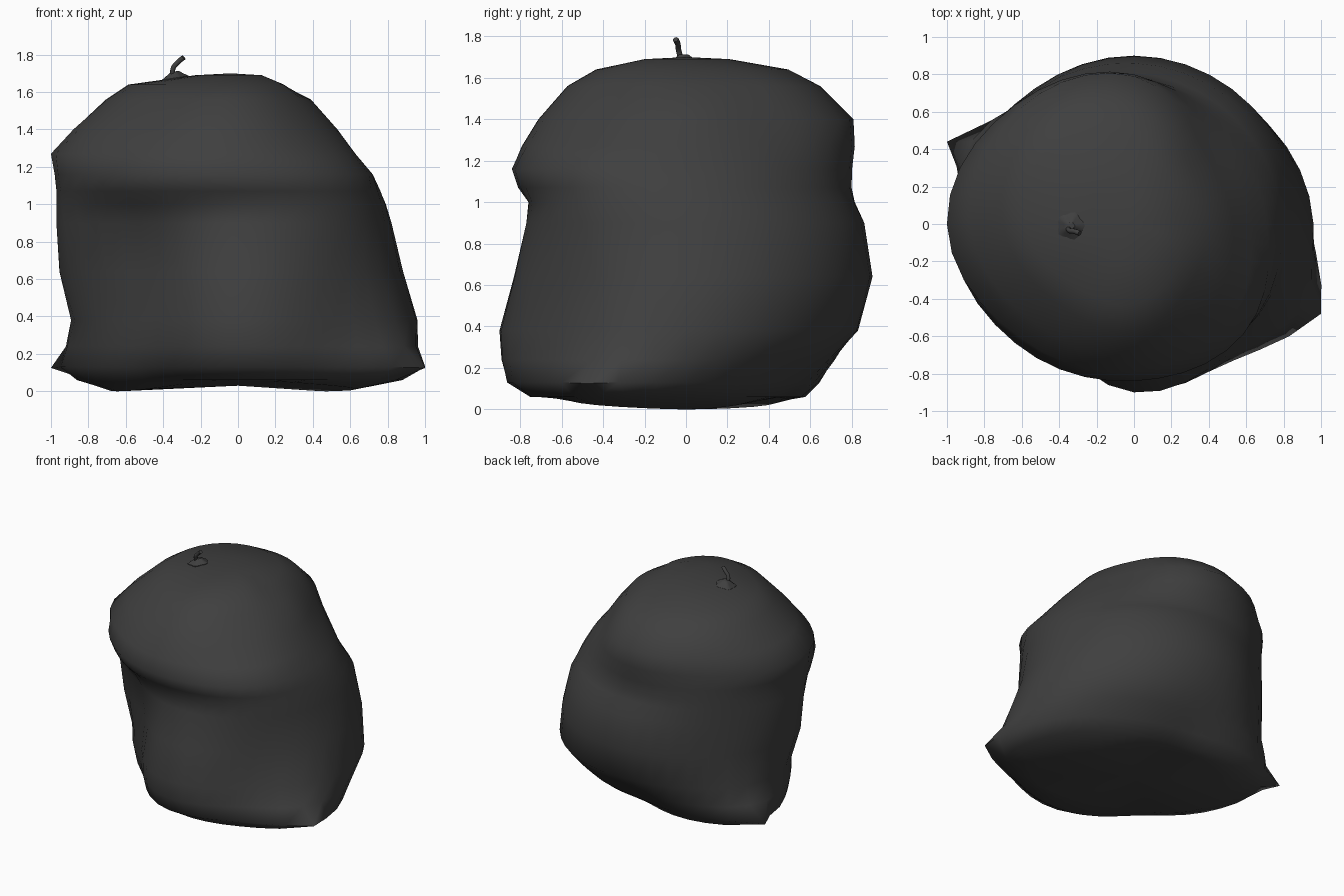
import bpy
import bmesh
import math
from mathutils import Vector

if "Cube" in bpy.data.objects:
    bpy.data.objects.remove(bpy.data.objects["Cube"], do_unlink=True)

SEGMENTS = 40
SIDES = 8


def make_material(name, colour):
    mat = bpy.data.materials.new(name)
    mat.use_nodes = True
    mat.diffuse_color = colour
    shader = mat.node_tree.nodes["Principled BSDF"]
    shader.inputs["Base Color"].default_value = colour
    shader.inputs["Roughness"].default_value = 0.6
    return mat


black_plastic = make_material("black plastic", (0.05, 0.05, 0.05, 1))


def ring_radius(radii, angle):
    """Smooth closed interpolation of the radii given every eighth of a turn."""
    position = (angle / math.tau * SIDES) % SIDES
    index = int(position)
    t = position - index
    a, b, c, d = (radii[(index + k) % SIDES] for k in (-1, 0, 1, 2))
    return b + t / 2 * (c - a + t * (2 * a - 5 * b + 4 * c - d + t * (3 * (b - c) + d - a)))


def finish_mesh(bm, name, sharp_degrees):
    """Turn a bmesh into a smooth shaded plastic object."""
    bmesh.ops.recalc_face_normals(bm, faces=bm.faces)
    mesh = bpy.data.meshes.new(name)
    bm.to_mesh(mesh)
    bm.free()
    obj = bpy.data.objects.new(name, mesh)
    bpy.context.collection.objects.link(obj)
    mesh.materials.append(black_plastic)
    bpy.ops.object.select_all(action="DESELECT")
    obj.select_set(True)
    bpy.context.view_layer.objects.active = obj
    bpy.ops.object.shade_smooth_by_angle(angle=math.radians(sharp_degrees))
    return obj


def loft(bm, rings, bottom, top):
    """Bridge stacked rings of vertices and close both ends with fans."""
    low, high = bm.verts.new(bottom), bm.verts.new(top)
    count = len(rings[0])
    for i in range(count):
        j = (i + 1) % count
        bm.faces.new((low, rings[0][j], rings[0][i]))
        bm.faces.new((high, rings[-1][i], rings[-1][j]))
        for lower, upper in zip(rings, rings[1:]):
            bm.faces.new((lower[i], lower[j], upper[j], upper[i]))


# Sack body: height, then radius towards +x, turning anticlockwise by eighths
levels = [
    (.02, .45, .42, .40, .58, .62, .50, .52, .68),
    (.06, .78, .57, .50, .74, .78, .62, .74, .82),
    (.13, .88, .66, .60, .80, .82, .69, .86, .88),
    (.24, .92, .77, .70, .86, .85, .71, .89, .87),
    (.38, .95, .88, .83, .88, .86, .71, .90, .85),
    (.64, .88, .89, .90, .90, .95, .70, .83, .82),
    (.90, .82, .84, .86, .90, .97, .74, .77, .82),
    (1, .79, .78, .81, .90, .97, .80, .76, .82),
    (1.07, .76, .74, .79, .90, .97, .86, .81, .82),
    (1.16, .71, .70, .79, .90, .98, .90, .84, .83),
    (1.27, .62, .63, .80, .90, 1, .86, .79, .73),
    (1.40, .53, .54, .79, .87, .88, .75, .71, .60),
    (1.56, .39, .43, .62, .74, .70, .59, .57, .44),
    (1.64, .23, .29, .45, .60, .58, .46, .43, .32),
    (1.69, .12, .12, .18, .26, .22, .20, .20, .16),
]
corners = [Vector((1, -.48, .125)), Vector((-1, .44, .125))]


def corner_pull(angle, height):
    """How far the plastic is drawn out towards the pointed bottom corners."""
    fade = .18 * math.exp(-abs(height - .13) / .2)
    closest = max(math.cos(angle - math.atan2(c.y, c.x)) for c in corners)
    return fade * max(0, closest) ** 16


bm = bmesh.new()
rings = []
for height, *radii in levels:
    ring = []
    for i in range(SEGMENTS):
        angle = math.tau * i / SEGMENTS
        r = ring_radius(radii, angle) + corner_pull(angle, height)
        # The underside sags towards the two sides
        z = height if rings else .03 - .03 * math.cos(2 * angle)
        ring.append(bm.verts.new((r * math.cos(angle), r * math.sin(angle), z)))
    rings.append(ring)

# Tips of the bottom corners
for corner in corners:
    nearest = min(rings[2], key=lambda v: (v.co.normalized() - corner.normalized()).length)
    nearest.co = corner

loft(bm, rings, (0, 0, .03), (-.04, 0, 1.70))
finish_mesh(bm, "sack_body", 75)

# Gathered collar under the knot, with small pleats
bm = bmesh.new()
collar = []
for radius, z in ((.07, 1.63), (.07, 1.675), (.04, 1.695), (.022, 1.71)):
    ring = []
    for i in range(20):
        angle = math.tau * i / 20
        r = radius * (1 + .1 * math.cos(5 * angle))
        ring.append(bm.verts.new((r * math.cos(angle) - .34, r * math.sin(angle) - .01,
                                  z + .15 * r * math.cos(angle))))
    collar.append(ring)
loft(bm, collar, (-.34, -.01, 1.63), (-.34, -.01, 1.71))
finish_mesh(bm, "gathered_collar", 40)

# Twisted tail above the knot
curve = bpy.data.curves.new("twisted_tail", "CURVE")
curve.dimensions = "3D"
curve.bevel_depth = .014
curve.bevel_resolution = 2
curve.use_fill_caps = True
curve.materials.append(black_plastic)
path = [(-.35, -.02, 1.68), (-.345, -.035, 1.73), (-.315, -.04, 1.765), (-.29, -.05, 1.785)]
spline = curve.splines.new("BEZIER")
spline.bezier_points.add(len(path) - 1)
for point, co in zip(spline.bezier_points, path):
    point.co = co
    point.handle_left_type = point.handle_right_type = "AUTO"
tail = bpy.data.objects.new("twisted_tail", curve)
bpy.context.collection.objects.link(tail)
